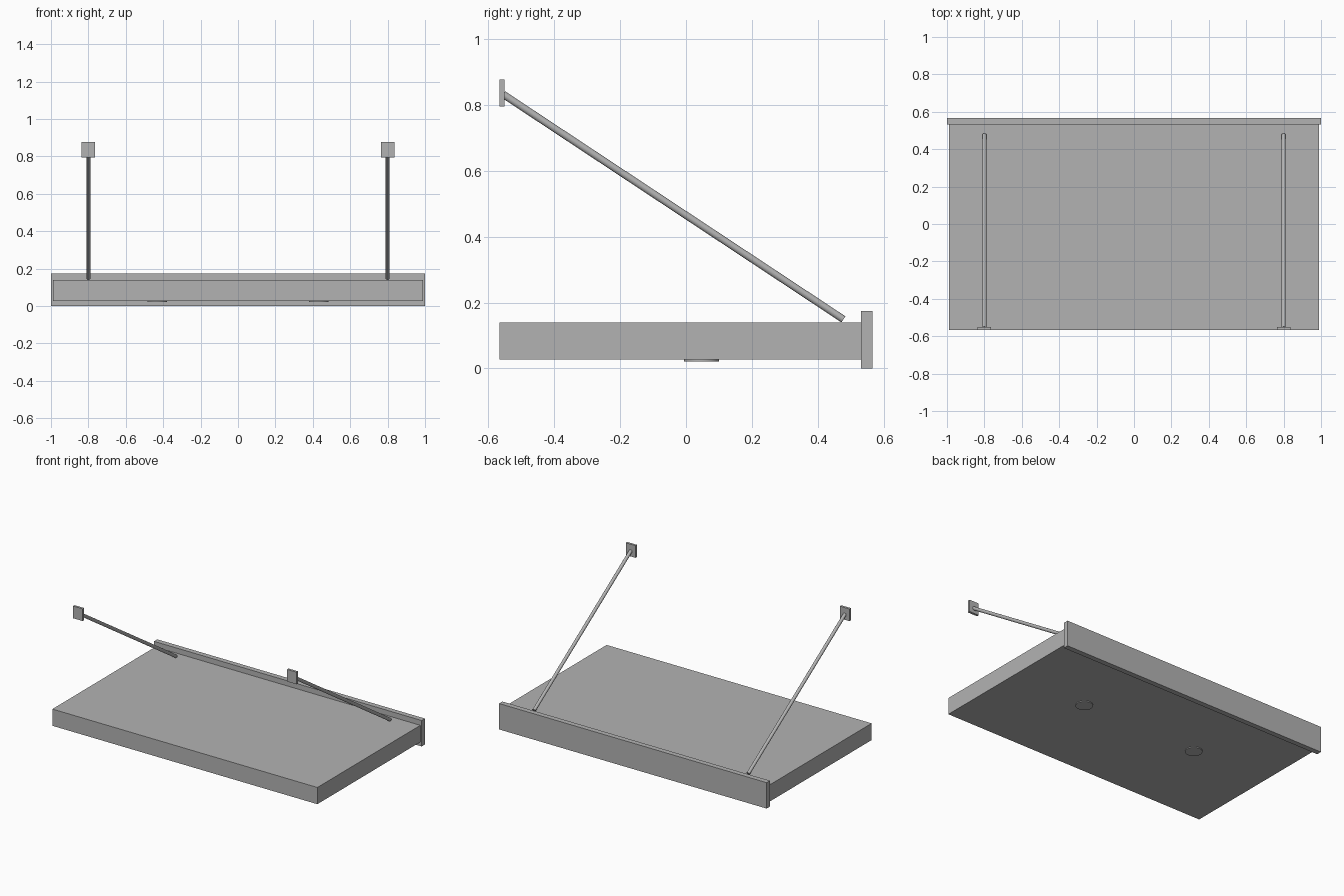
import bpy
from mathutils import Vector

cube = bpy.data.objects.get("Cube")
if cube:
    bpy.data.objects.remove(cube, do_unlink=True)

grey = bpy.data.materials.new("plain grey")
grey.use_nodes = True
colour = (0.45, 0.45, 0.45, 1)
grey.diffuse_color = colour
grey.node_tree.nodes["Principled BSDF"].inputs["Base Color"].default_value = colour


def finish(name):
    obj = bpy.context.object
    obj.name = name
    obj.data.materials.append(grey)
    return obj


def box(name, low, high):
    low, high = Vector(low), Vector(high)
    bpy.ops.mesh.primitive_cube_add(size=1, location=(low + high) / 2)
    obj = finish(name)
    obj.scale = high - low
    bpy.ops.object.transform_apply(location=False, rotation=False, scale=True)
    return obj


def cylinder(name, start, end, radius, sides):
    start, end = Vector(start), Vector(end)
    axis = end - start
    bpy.ops.mesh.primitive_cylinder_add(
        vertices=sides, radius=radius, depth=axis.length,
        location=(start + end) / 2,
        rotation=axis.to_track_quat("Z", "Y").to_euler())
    obj = finish(name)
    bpy.ops.object.shade_smooth_by_angle()
    return obj


# Canopy slab and the taller fascia along its back edge
box("canopy_slab", (-0.99, -0.567, 0.027), (0.99, 0.532, 0.14))
box("fascia_board", (-1, 0.532, 0), (1, 0.567, 0.175))

# Wall plates, tie rods and round downlights on each side
for side, x in (("left", 1), ("right", -1)):
    box(side + "_wall_plate", (x * 0.8 - 0.036, -0.567, 0.795),
        (x * 0.8 + 0.036, -0.551, 0.877))
    cylinder(side + "_tie_rod", (x * 0.8, -0.555, 0.832),
             (x * 0.8, 0.478, 0.149), 0.011, 24)
    cylinder(side + "_downlight", (x * 0.432, 0.047, 0.021),
             (x * 0.432, 0.047, 0.03), 0.053, 32)
